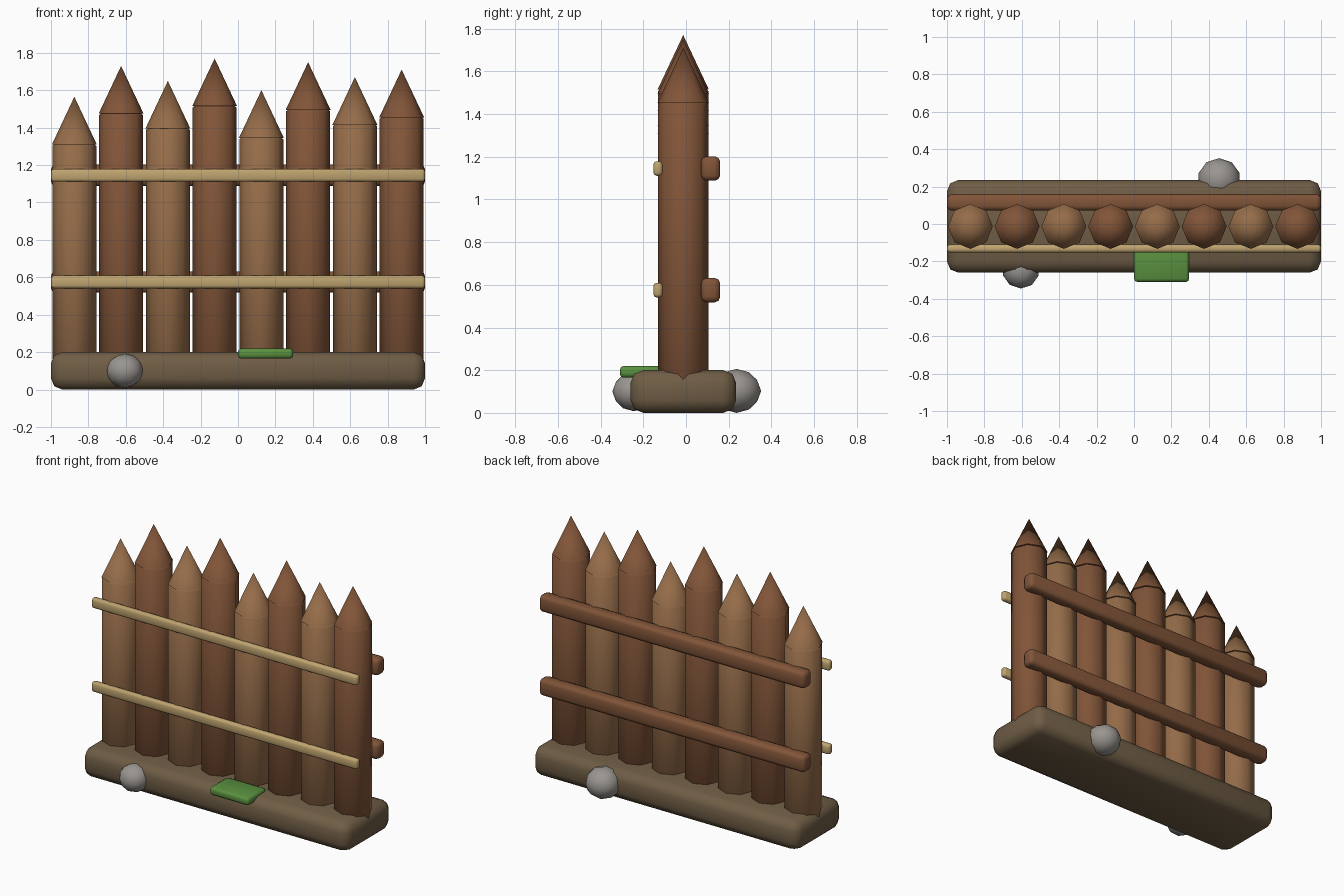
import bpy
from math import radians

if "Cube" in bpy.data.objects:
    bpy.data.objects.remove(bpy.data.objects["Cube"])

YC = -0.013  # centre line of the wall


def material(name, r, g, b):
    m = bpy.data.materials.new(name)
    m.diffuse_color = (r, g, b, 1)
    m.use_nodes = True
    m.node_tree.nodes["Principled BSDF"].inputs["Base Color"].default_value = m.diffuse_color
    return m


LIGHT = material("light_wood", 0.30, 0.15, 0.066)
DARK = material("dark_wood", 0.22, 0.09, 0.04)
ROPE = material("rope", 0.52, 0.37, 0.16)
EARTH = material("earth", 0.16, 0.11, 0.06)
STONE = material("stone", 0.32, 0.30, 0.28)
GRASS = material("grass", 0.10, 0.28, 0.05)


def finish(name, mat, angle=50):
    ob = bpy.context.object
    ob.name = name
    ob.data.materials.append(mat)
    bpy.ops.object.shade_smooth_by_angle(angle=radians(angle))
    return ob


def box(name, x, y, z, mat, bevel, segments=2):
    """Bevelled box from (min, max) ranges."""
    bpy.ops.mesh.primitive_cube_add(
        size=1, location=[(a + b) / 2 for a, b in (x, y, z)])
    ob = bpy.context.object
    ob.scale = [b - a for a, b in (x, y, z)]
    bpy.ops.object.transform_apply(location=False, rotation=False, scale=True)
    mod = ob.modifiers.new("Bevel", 'BEVEL')
    mod.width = bevel
    mod.segments = segments
    bpy.ops.object.modifier_apply(modifier=mod.name)
    return finish(name, mat)


def rock(name, loc, size):
    bpy.ops.mesh.primitive_ico_sphere_add(subdivisions=2, radius=1, location=loc)
    bpy.context.object.scale = size
    bpy.ops.object.transform_apply(location=False, rotation=False, scale=True)
    return finish(name, STONE)


# Earth mound
box("earth_base", (-1, 1), (-0.26, 0.235), (0, 0.2), EARTH, 0.06)

# Eight-sided stakes with pointed tips
shoulders = [1.31, 1.475, 1.395, 1.515, 1.345, 1.495, 1.415, 1.455]
BOTTOM = 0.1
for i, top in enumerate(shoulders):
    x = -0.875 + 0.25 * i
    mat = DARK if i % 2 else LIGHT
    bpy.ops.mesh.primitive_cylinder_add(
        vertices=8, radius=0.118, depth=top - BOTTOM,
        location=(x, YC, (top + BOTTOM) / 2))
    mod = bpy.context.object.modifiers.new("Bevel", 'BEVEL')
    mod.width = 0.008
    mod.segments = 1
    mod.limit_method = 'ANGLE'
    mod.angle_limit = radians(60)
    bpy.ops.object.modifier_apply(modifier=mod.name)
    finish(f"stake_{i + 1}", mat)
    bpy.ops.mesh.primitive_cone_add(
        vertices=8, radius1=0.12, radius2=0, depth=0.255,
        location=(x, YC, top + 0.1275))
    finish(f"stake_tip_{i + 1}", mat)

# Back rails and front rope bindings
for label, z in (("lower", 0.575), ("upper", 1.145)):
    box(f"{label}_back_rail", (-1, 1), (0.071, 0.16), (z - 0.057, z + 0.057), DARK, 0.025)
    box(f"{label}_front_rope", (-1, 1), (-0.153, -0.11), (z - 0.034, z + 0.034), ROPE, 0.015)

# Stones and grass tuft
rock("front_stone", (-0.605, -0.245, 0.1), (0.1, 0.1, 0.092))
rock("back_stone", (0.455, 0.237, 0.103), (0.115, 0.115, 0.103))
box("grass_patch", (0, 0.295), (-0.31, -0.115), (0.165, 0.22), GRASS, 0.018)
